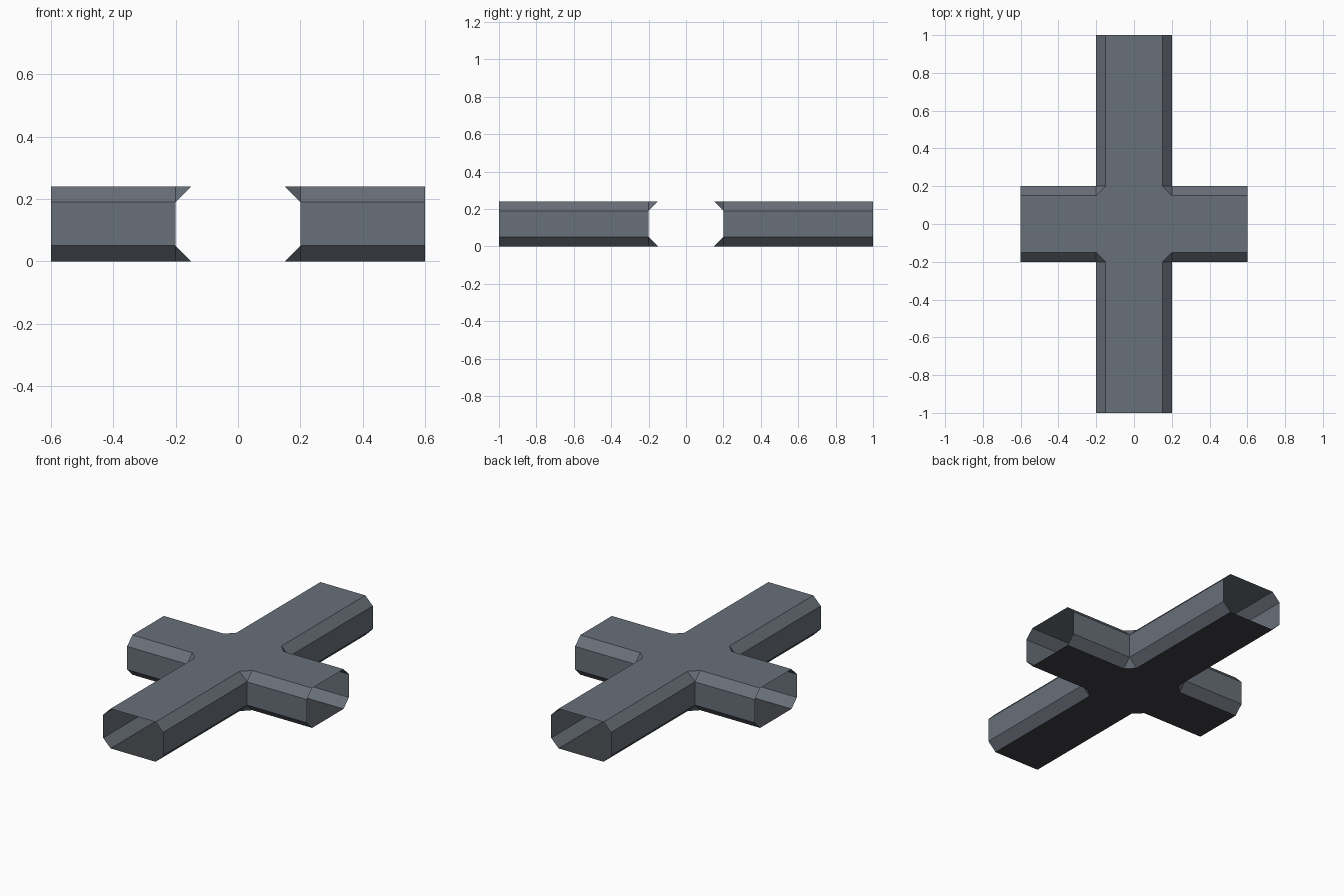
import bpy, bmesh

if "Cube" in bpy.data.objects:
    bpy.data.objects.remove(bpy.data.objects["Cube"])

HALF_X, HALF_Y, HALF_W = 0.6, 1.0, 0.2
# (inset from side wall, height) going up the chamfered cross-section
LEVELS = [(0.05, 0.0), (0.0, 0.05), (0.0, 0.19), (0.05, 0.24)]


def cross_ring(bm, inset, z):
    """Counter-clockwise cross outline, four points per inner corner."""
    w = HALF_W - inset
    corner = [(HALF_X, w), (HALF_W, w), (w, HALF_W), (w, HALF_Y)]
    ring = []
    for sx, sy in ((1, 1), (-1, 1), (-1, -1), (1, -1)):
        pts = corner if sx * sy > 0 else corner[::-1]
        ring += [bm.verts.new((sx * x, sy * y, z)) for x, y in pts]
    return ring


def paint(name, rgb):
    mat = bpy.data.materials.new(name)
    mat.diffuse_color = (*rgb, 1)
    mat.use_nodes = True
    mat.node_tree.nodes["Principled BSDF"].inputs["Base Color"].default_value = mat.diffuse_color
    return mat


bm = bmesh.new()
rings = [cross_ring(bm, i, z) for i, z in LEVELS]

# Side walls and chamfers; the four arm ends stay open
for low, high in zip(rings, rings[1:]):
    for i in range(16):
        if i % 4 != 3:
            j = (i + 1) % 16
            bm.faces.new((low[i], low[j], high[j], high[i]))

# Darker floor, then the roof
floor = bm.faces.new(rings[0][::-1])
floor.material_index = 1
bm.faces.new(rings[-1])

# Merge the inner corners where the wall has no inset
bmesh.ops.remove_doubles(bm, verts=bm.verts[:], dist=1e-4)

mesh = bpy.data.meshes.new("cross_duct")
bm.to_mesh(mesh)
bm.free()
mesh.materials.append(paint("wall_grey", (0.14, 0.16, 0.19)))
mesh.materials.append(paint("floor_grey", (0.05, 0.053, 0.06)))
duct = bpy.data.objects.new("cross_duct", mesh)
bpy.context.collection.objects.link(duct)
